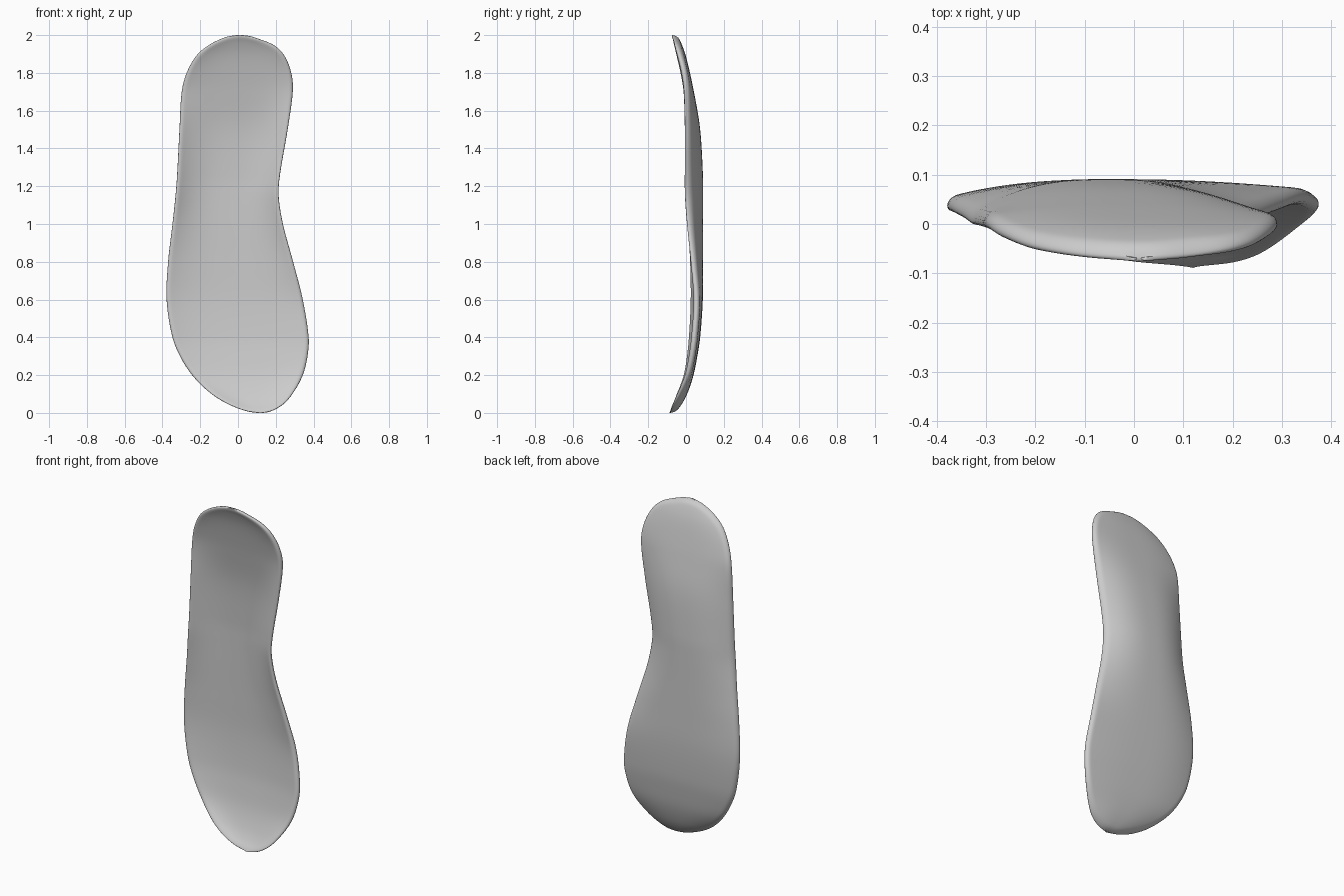
import bpy, bmesh, math

if "Cube" in bpy.data.objects:
    bpy.data.objects.remove(bpy.data.objects["Cube"])

# Profile keys along height: z, left x, right x, left rim y, right rim y, outer back y
KEYS = [
    (0.00, 0.115, 0.125, -0.080, -0.080, -0.072),
    (0.02, 0.010, 0.200, -0.073, -0.073, -0.042),
    (0.05, -0.060, 0.245, -0.062, -0.060, -0.020),
    (0.10, -0.140, 0.288, -0.040, -0.035, 0.006),
    (0.20, -0.243, 0.343, 0.000, 0.008, 0.040),
    (0.30, -0.307, 0.368, 0.018, 0.030, 0.060),
    (0.40, -0.347, 0.374, 0.028, 0.043, 0.075),
    (0.60, -0.378, 0.343, 0.037, 0.055, 0.089),
    (0.80, -0.370, 0.292, 0.033, 0.037, 0.091),
    (1.00, -0.347, 0.238, 0.020, 0.014, 0.091),
    (1.15, -0.331, 0.215, 0.008, 0.002, 0.091),
    (1.25, -0.323, 0.221, 0.006, 0.001, 0.090),
    (1.50, -0.310, 0.263, 0.003, 0.003, 0.075),
    (1.70, -0.298, 0.290, 0.000, 0.002, 0.042),
    (1.80, -0.272, 0.282, -0.016, -0.010, 0.021),
    (1.90, -0.213, 0.240, -0.040, -0.035, -0.004),
    (1.95, -0.150, 0.185, -0.053, -0.050, -0.022),
    (1.98, -0.090, 0.110, -0.061, -0.061, -0.036),
    (2.00, 0.005, 0.015, -0.068, -0.068, -0.058),
]
ROWS, COLS, HALF = 96, 40, 0.017
ANG = [math.acos(1 - k[0]) for k in KEYS]


def sample(a):
    """Smooth interpolation of the keys, using angle so the ends are round."""
    n = len(KEYS)
    i = 0
    while i < n - 2 and a > ANG[i + 1]:
        i += 1
    w = ANG[i + 1] - ANG[i]
    t = (a - ANG[i]) / w

    def slope(j, c):
        p, q = max(j - 1, 0), min(j + 1, n - 1)
        return (KEYS[q][c] - KEYS[p][c]) / (ANG[q] - ANG[p])
    return [(2*t**3 - 3*t**2 + 1) * KEYS[i][c] + (t**3 - 2*t**2 + t) * w * slope(i, c)
            + (3*t**2 - 2*t**3) * KEYS[i + 1][c] + (t**3 - t**2) * w * slope(i + 1, c)
            for c in range(1, 6)]


rows = []
for r in range(ROWS + 1):
    a = math.pi * r / ROWS
    rows.append((1 - math.cos(a), sample(a)))
outline = [(s[0], z) for z, s in rows] + [(s[1], z) for z, s in reversed(rows)]
segs = list(zip(outline, outline[1:] + outline[:1]))


def edge_distance(x, z):
    best = 9.0
    for (ax, az), (bx, bz) in segs:
        dx, dz = bx - ax, bz - az
        t = ((x - ax) * dx + (z - az) * dz) / (dx*dx + dz*dz + 1e-12)
        t = min(max(t, 0), 1)
        best = min(best, math.hypot(x - ax - t*dx, z - az - t*dz))
    return best


# Cupped sole: front and back skins meeting in a rounded rim
bm = bmesh.new()
skins = {-1: [], 1: []}
for z, (xl, xr, yl, yr, back) in rows:
    line = {-1: [], 1: []}
    for c in range(COLS + 1):
        u = math.sin(math.pi * (c / COLS - 0.5))
        x = xl + (xr - xl) * (u + 1) / 2
        rim = yl + (yr - yl) * (u + 1) / 2
        y = rim + (back - HALF - rim) * (1 - abs(u) ** 2.6)
        d = min(edge_distance(x, z) / (1.3 * HALF), 1)
        half = HALF * math.sqrt(max(0, 1 - (1 - d) ** 2))
        for side in (-1, 1):
            line[side].append(bm.verts.new((x, y + side * half, z)))
    for side in (-1, 1):
        skins[side].append(line[side])
for side, g in skins.items():
    for r in range(ROWS):
        for c in range(COLS):
            quad = [g[r][c], g[r][c + 1], g[r + 1][c + 1], g[r + 1][c]]
            bm.faces.new(quad if side < 0 else quad[::-1])
bmesh.ops.remove_doubles(bm, verts=bm.verts, dist=0.0004)
bmesh.ops.recalc_face_normals(bm, faces=bm.faces)
for f in bm.faces:
    f.smooth = True
mesh = bpy.data.meshes.new("insole")
bm.to_mesh(mesh)
bm.free()
insole = bpy.data.objects.new("insole", mesh)
bpy.context.collection.objects.link(insole)
